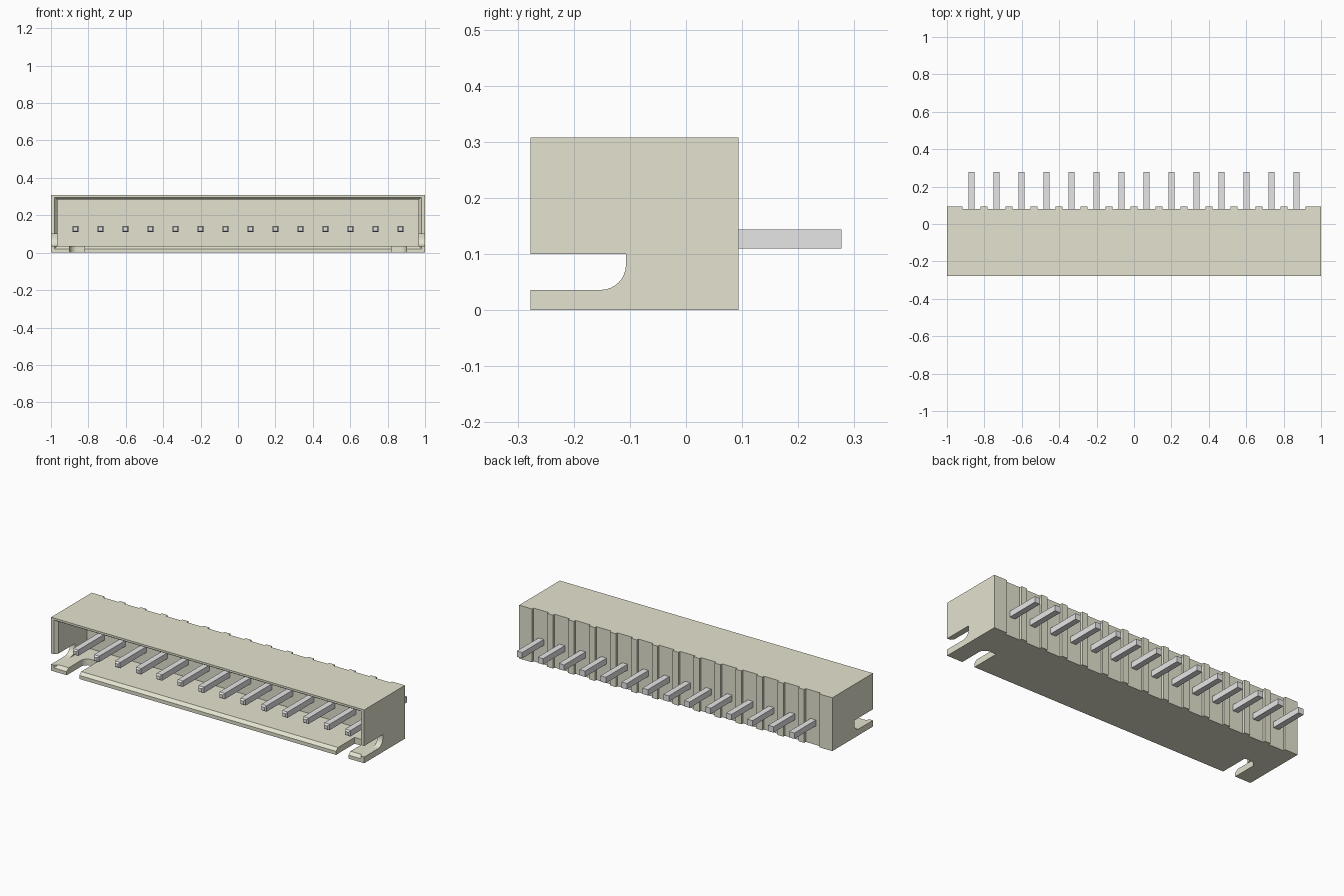
import bpy, bmesh, math
from mathutils import Vector

cube = bpy.data.objects.get("Cube")
if cube:
    bpy.data.objects.remove(cube, do_unlink=True)

# Main dimensions
FRONT, BACK, HEIGHT = -0.277, 0.094, 0.308
SLOT_END = -0.107
PITCH, PINS = 0.1337, 14
PIN_X = [(i - (PINS - 1) / 2) * PITCH for i in range(PINS)]


def material(name, rgb):
    m = bpy.data.materials.new(name)
    m.use_nodes = True
    m.diffuse_color = (*rgb, 1)
    m.node_tree.nodes["Principled BSDF"].inputs["Base Color"].default_value = (*rgb, 1)
    return m


plastic = material("ivory plastic", (0.778, 0.770, 0.626))
metal = material("pin metal", (0.82, 0.82, 0.83))


def finish(bm, name, mat):
    bmesh.ops.recalc_face_normals(bm, faces=bm.faces)
    me = bpy.data.meshes.new(name)
    bm.to_mesh(me)
    bm.free()
    me.materials.append(mat)
    ob = bpy.data.objects.new(name, me)
    bpy.context.collection.objects.link(ob)
    return ob


def add_box(bm, x0, x1, y0, y1, z0, z1):
    loft(bm, [rect(x0, x1, y, z0, z1) for y in (y0, y1)])


def rect(x0, x1, y, z0, z1):
    return [(x0, y, z0), (x1, y, z0), (x1, y, z1), (x0, y, z1)]


def loft(bm, rings):
    """Closed solid through rings of equal point count."""
    rows = [[bm.verts.new(p) for p in r] for r in rings]
    n = len(rows[0])
    bm.faces.new(rows[0])
    bm.faces.new(rows[-1])
    for a, b in zip(rows, rows[1:]):
        for i in range(n):
            j = (i + 1) % n
            bm.faces.new((a[i], a[j], b[j], b[i]))


def slot_profile(lo, hi, r):
    """Open-front slot outline in (y, w), with its corner at w = lo rounded."""
    pts = [(FRONT - 0.05, hi), (FRONT - 0.05, lo)]
    for k in range(9):
        a = -math.pi / 2 + k * math.pi / 16
        pts.append((SLOT_END - r + r * math.cos(a), lo + r + r * math.sin(a)))
    return pts + [(SLOT_END, hi)]


# Housing block
bm = bmesh.new()
add_box(bm, -1, 1, FRONT, BACK, 0, HEIGHT)
housing = finish(bm, "housing", plastic)
cutters = []

# Mating cavity with a chamfered mouth
bm = bmesh.new()
loft(bm, [rect(-0.995, 0.995, FRONT - 0.018, 0.005, 0.3075),
          rect(-0.966, 0.966, FRONT + 0.018, 0.036, 0.285),
          rect(-0.966, 0.966, 0.0, 0.036, 0.285)])
cutters.append(finish(bm, "cavity_cutter", plastic))

# Slots through both side walls and the floor
for side in (-1, 1):
    bm = bmesh.new()
    prof = slot_profile(0.036, 0.10, 0.045)
    loft(bm, [[(side * x, y, z) for y, z in prof] for x in (0.95, 1.1)])
    cutters.append(finish(bm, "side_slot_cutter", plastic))
    bm = bmesh.new()
    prof = slot_profile(-0.90, -0.82, 0.04)
    loft(bm, [[(-side * w, y, z) for y, w in prof] for z in (-0.05, 0.06)])
    cutters.append(finish(bm, "floor_slot_cutter", plastic))

# Shallow grooves around the pins on the back
bm = bmesh.new()
for x in PIN_X:
    add_box(bm, x - 0.048, x + 0.048, 0.08, 0.15, -0.05, HEIGHT + 0.05)
cutters.append(finish(bm, "groove_cutter", plastic))

for c in cutters:
    mod = housing.modifiers.new(c.name, "BOOLEAN")
    mod.operation = "DIFFERENCE"
    mod.solver = "EXACT"
    mod.object = c
bpy.context.view_layer.update()
evaluated = housing.evaluated_get(bpy.context.evaluated_depsgraph_get())
carved = bpy.data.meshes.new_from_object(evaluated)
housing.modifiers.clear()
housing.data = carved
for c in cutters:
    bpy.data.objects.remove(c, do_unlink=True)

# Smooth only the rounded slot ends
bpy.ops.object.select_all(action="DESELECT")
housing.select_set(True)
bpy.context.view_layer.objects.active = housing
bpy.ops.object.shade_smooth_by_angle(angle=math.radians(25))

# Square pins with tapered tips, sharing one mesh
bm = bmesh.new()
h, zc = 0.017, 0.127
loft(bm, [rect(-s, s, y, zc - s, zc + s)
          for y, s in ((-0.25, 0.010), (-0.24, h), (0.277, h))])
pin = finish(bm, "pin_1", metal)
pin.location.x = PIN_X[0]
for i in range(1, PINS):
    copy = bpy.data.objects.new(f"pin_{i + 1}", pin.data)
    copy.location.x = PIN_X[i]
    bpy.context.collection.objects.link(copy)
